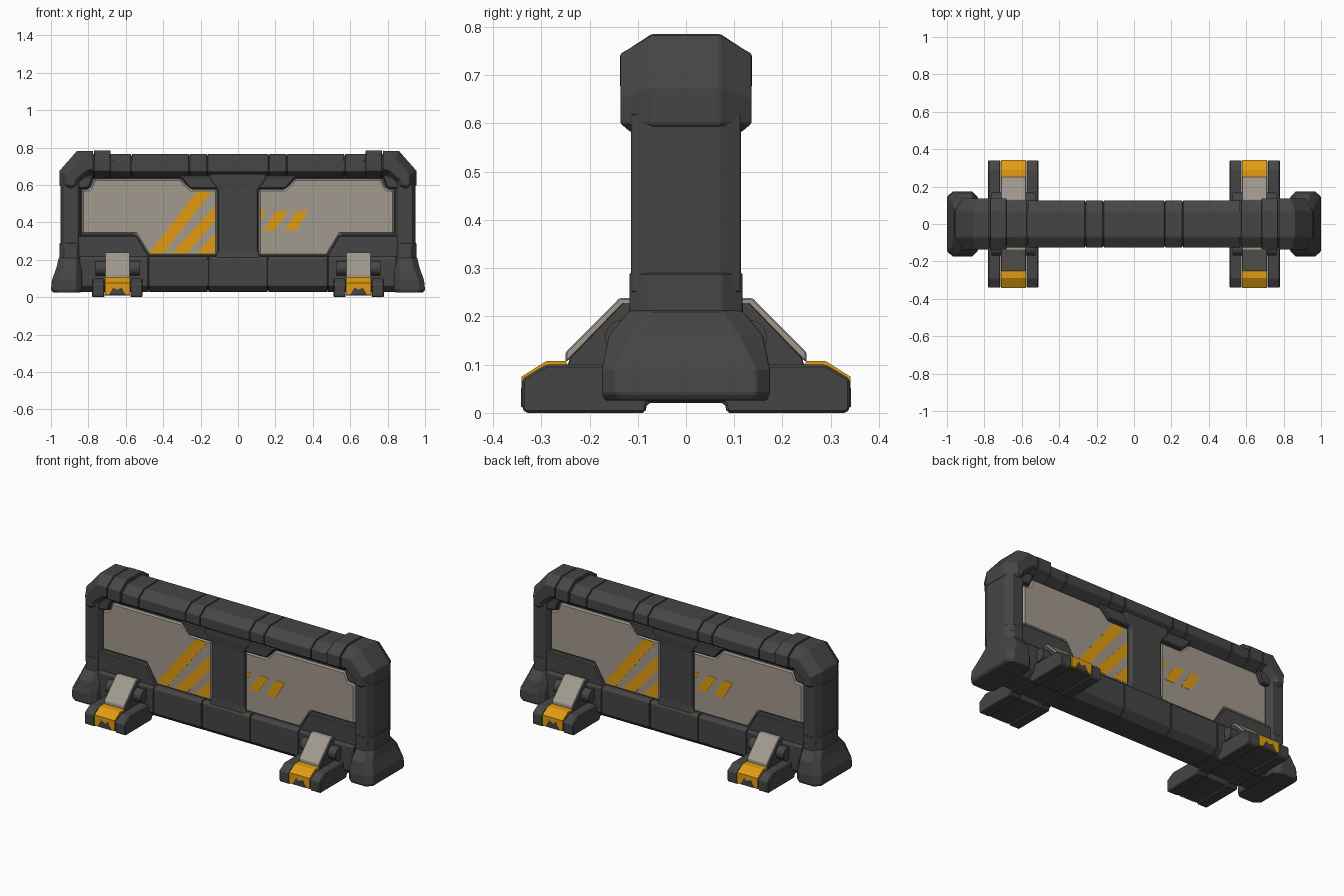
import bpy
import bmesh
from mathutils import Vector

cube = bpy.data.objects.get("Cube")
if cube:
    bpy.data.objects.remove(cube, do_unlink=True)


def material(name, color):
    m = bpy.data.materials.new(name)
    m.use_nodes = True
    m.diffuse_color = (*color, 1)
    m.node_tree.nodes["Principled BSDF"].inputs["Base Color"].default_value = (*color, 1)
    return m


DARK = material("charcoal metal", (.06, .06, .06))
LIGHT = material("warm grey panel", (.36, .32, .27))
YELLOW = material("hazard yellow", (.75, .33, .006))


def finish(name, bm, mat, bevel):
    bmesh.ops.recalc_face_normals(bm, faces=bm.faces)
    mesh = bpy.data.meshes.new(name)
    bm.to_mesh(mesh)
    bm.free()
    mesh.materials.append(mat)
    ob = bpy.data.objects.new(name, mesh)
    bpy.context.collection.objects.link(ob)
    if bevel:
        mod = ob.modifiers.new("edge", "BEVEL")
        mod.width = bevel
        mod.limit_method = "ANGLE"
    return ob


def skin(name, rings, mat, bevel=.003):
    """Closed skin through rings of equal point count."""
    bm = bmesh.new()
    loops = [[bm.verts.new(p) for p in ring] for ring in rings]
    n = len(loops[0])
    for a, b in zip(loops, loops[1:]):
        for i in range(n):
            j = (i + 1) % n
            bm.faces.new((a[i], a[j], b[j], b[i]))
    bm.faces.new(loops[0])
    bm.faces.new(loops[-1])
    return finish(name, bm, mat, bevel)


def prism_xz(name, pts, y0, y1, mat, bevel=0.0):
    return skin(name, [[(x, y, z) for x, z in pts] for y in (y0, y1)], mat, bevel)


def prism_yz(name, pts, x0, x1, mat, bevel=0.0):
    return skin(name, [[(x, y, z) for y, z in pts] for x in (x0, x1)], mat, bevel)


def octagon(inner, outer, half, flat, cut):
    """Eight-sided section between two xz points, widened along y."""
    a, b = Vector((inner[0], 0, inner[1])), Vector((outer[0], 0, outer[1]))
    d = (b - a).normalized() * cut
    y1, y2 = Vector((0, half, 0)), Vector((0, flat, 0))
    return [a - y2, a + d - y1, b - d - y1, b - y2,
            b + y2, b - d + y1, a + d + y1, a + y2]


def column(name, s, sections):
    """Sections: inner x, outer x, z, half depth, flat half depth, cut."""
    rings = [octagon((s * a, z), (s * b, z), h, f, c) for a, b, z, h, f, c in sections]
    return skin(name, rings, DARK)


def mirrored(half):
    return half + [(-y, z) for y, z in reversed(half)]


def segments(name, seams, profile, core):
    gap = .002
    for i, (a, b) in enumerate(zip(seams, seams[1:])):
        prism_yz(f"{name}_{i + 1}", profile, a + gap, b - gap, DARK, .002)
    prism_yz(name + "_core", core, seams[0], seams[-1], DARK)


# Profiles across the barrier (y, z)
RAIL = mirrored([(.07, .635), (.125, .672), (.125, .728), (.07, .765)])
RAIL_CORE = mirrored([(.066, .643), (.118, .675), (.118, .725), (.066, .757)])
BASE = mirrored([(.075, .027), (.114, .062), (.114, .205), (.102, .218)])
BASE_CORE = mirrored([(.071, .035), (.107, .065), (.107, .2), (.098, .21)])
RING = mirrored([(.072, .633), (.137, .676), (.137, .742), (.072, .785)])
SKID = mirrored([(.08, .02), (.085, 0), (.333, 0), (.34, .01), (.34, .07), (.29, .1), (.17, .1)])
WEDGE = mirrored([(.08, .03), (.09, .008), (.33, .008), (.335, .07), (.285, .1),
                  (.245, .1), (.24, .115), (.13, .23)])
STRAP = [(.33, .012), (.341, .012), (.341, .075), (.29, .107), (.25, .108),
         (.245, .098), (.285, .098), (.33, .068)]
PLATE = [(.25, .105), (.25, .125), (.138, .238), (.11, .238), (.11, .225), (.13, .225), (.24, .112)]

# Front outlines (x, z)
PANEL = [(.834, .337), (.545, .337), (.475, .222), (.112, .222), (.112, .575), (.25, .575),
         (.308, .632), (.768, .632), (.792, .578), (.834, .572)]
GUSSET = [(.1, .581), (.255, .581), (.315, .65), (.1, .65)]
CORNER = [(.86, .578), (.797, .584), (.772, .65), (.86, .65)]
STEP = [(.86, .331), (.542, .331), (.472, .216), (.472, .1), (.86, .1)]
NOTCH = [(-.045, .012), (-.022, .052), (0, .04), (.022, .052), (.045, .012)]

# Segmented top rail and bottom beam
segments("top_rail", [-.7, -.57, -.26, -.165, .165, .26, .57, .7], RAIL, RAIL_CORE)
segments("bottom_beam", [-.85, -.48, -.16, .16, .48, .85], BASE, BASE_CORE)

# Centre pillar with flared ends, and the web that closes the panel grooves
column("centre_pillar", 1, [(-.125, .125, .2, .108, .1, .01), (-.105, .105, .25, .102, .095, .008),
                            (-.105, .105, .57, .102, .095, .008), (-.15, .15, .63, .108, .1, .01),
                            (-.15, .15, .66, .108, .1, .01)])
prism_xz("inner_web", [(-.85, .1), (.85, .1), (.85, .66), (-.85, .66)], -.075, .075, DARK)

for s, side in ((1, "left"), (-1, "right")):
    def flip(pts):
        return [(s * x, z) for x, z in pts]

    # Infill panel and its flush frame pieces
    prism_xz(f"{side}_panel", flip(PANEL), -.09, .09, LIGHT, .008)
    prism_xz(f"{side}_gusset", flip(GUSSET), -.1, .1, DARK, .006)
    prism_xz(f"{side}_corner", flip(CORNER), -.1, .1, DARK, .006)
    prism_xz(f"{side}_step", flip(STEP), -.102, .102, DARK, .006)

    # End post, collar and splayed foot
    column(f"{side}_post", s, [(.837, .95, z, .114, .07, .02) for z in (.25, .62)])
    column(f"{side}_collar", s, [(.832, .955, .19, .118, .075, .03),
                                 (.832, .953, .29, .117, .075, .03)])
    column(f"{side}_foot", s, [(.84, .99, .026, .168, .14, .03), (.835, 1, .04, .174, .145, .03),
                               (.835, .995, .09, .174, .145, .03),
                               (.835, .97, .16, .16, .11, .03), (.835, .958, .212, .117, .075, .03)])

    # Elbow cap and its ring
    elbow = [((.85, .582), (.94, .582), .115), ((.833, .6), (.955, .6), .136),
             ((.833, .605), (.955, .675), .136), ((.79, .642), (.86, .783), .136),
             ((.774, .642), (.774, .783), .136)]
    skin(f"{side}_elbow", [octagon((s * a[0], a[1]), (s * b[0], b[1]), h, .07, .043)
                           for a, b, h in elbow], DARK)
    prism_yz(f"{side}_elbow_ring", RING, s * .77, s * .682, DARK, .003)
    prism_yz(f"{side}_elbow_core", RAIL, s * .8, s * .66, DARK)

    # Stabiliser leg: two skids, middle wedge, hinge knobs
    c = s * .645
    for k, end in ((-1, "inner"), (1, "outer")):
        prism_yz(f"{side}_{end}_skid", SKID, c + s * k * .069, c + s * k * .135, DARK, .005)
    prism_yz(f"{side}_wedge", WEDGE, c - .067, c + .067, DARK, .002)
    for k, end in ((-1, "front"), (1, "back")):
        prism_yz(f"{side}_{end}_strap", [(k * y, z) for y, z in STRAP], c - .067, c + .067, YELLOW)
        prism_yz(f"{side}_{end}_leg_plate", [(k * y, z) for y, z in PLATE],
                 c - .067, c + .067, LIGHT, .003)
        prism_xz(f"{side}_{end}_notch", [(c + x, z) for x, z in NOTCH], k * .34, k * .3425, DARK)
        bpy.ops.mesh.primitive_cylinder_add(vertices=20, radius=.038, depth=.235,
                                            location=(c, k * .13, .155), rotation=(0, 1.5708, 0))
        knob = bpy.context.object
        knob.name = f"{side}_{end}_hinge"
        knob.data.materials.append(DARK)
        bpy.ops.object.shade_smooth_by_angle()

# Painted hazard stripes, repeated on the back by a half turn
STRIPES = [
    [(-.475, .235), (-.4, .235), (-.14, .565), (-.22, .565)],
    [(-.355, .235), (-.27, .235), (-.122, .41), (-.122, .49)],
    [(-.22, .235), (-.135, .235), (-.122, .25), (-.122, .345)],
    [(.135, .358), (.195, .358), (.268, .46), (.205, .46)],
    [(.25, .358), (.312, .358), (.375, .46), (.312, .46)],
    [(.122, .415), (.148, .46), (.122, .46)],
]
for t, face in ((1, "front"), (-1, "back")):
    for pts in STRIPES:
        prism_xz(f"{face}_stripe", [(t * x, z) for x, z in pts], -t * .089, -t * .0915, YELLOW)
